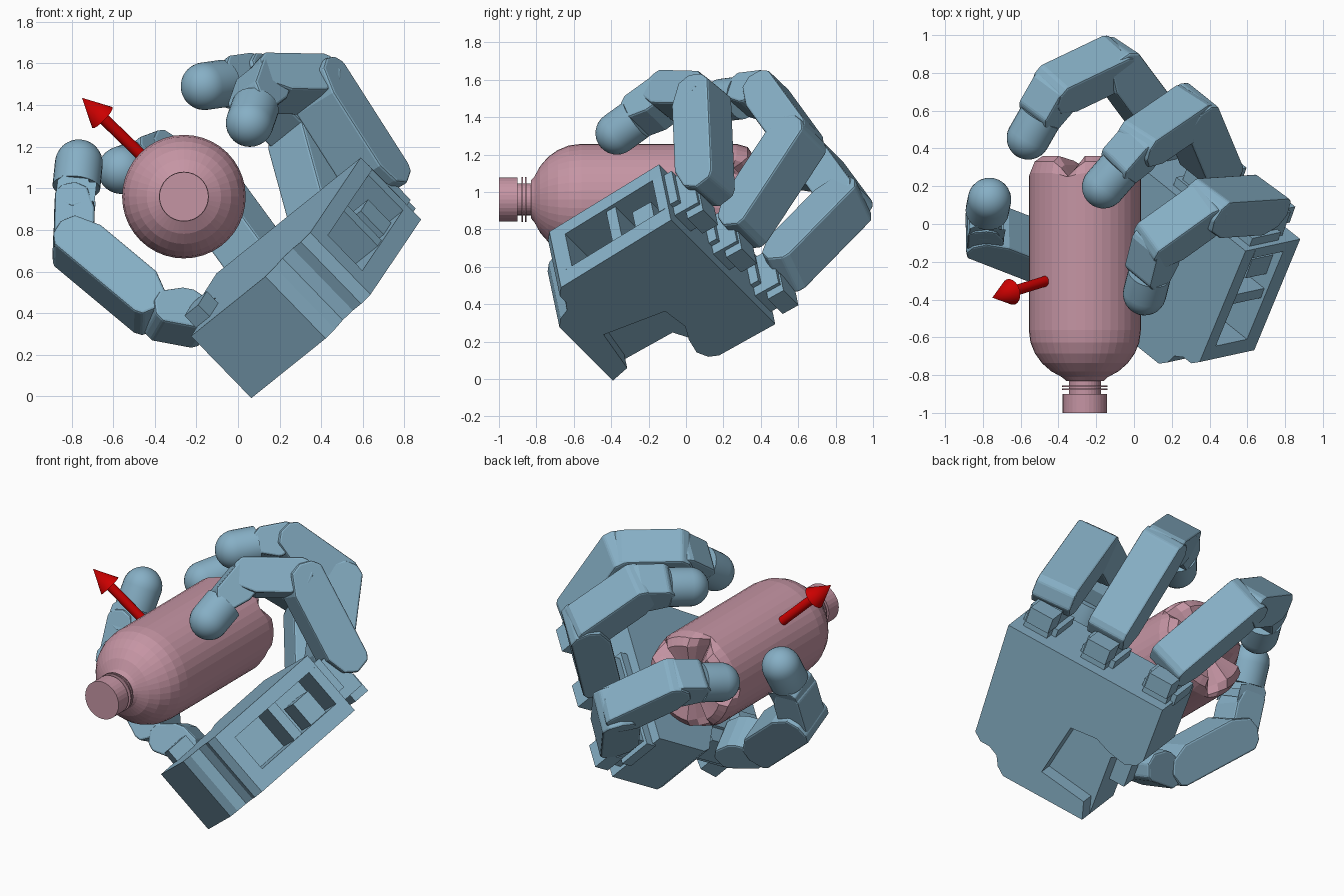
import bpy, bmesh
from math import sin, cos, pi, radians
from mathutils import Vector as V

if "Cube" in bpy.data.objects:
    bpy.data.objects.remove(bpy.data.objects["Cube"])


def material(name, rgb):
    m = bpy.data.materials.new(name)
    m.diffuse_color = (*rgb, 1)
    m.use_nodes = True
    m.node_tree.nodes["Principled BSDF"].inputs["Base Color"].default_value = m.diffuse_color
    return m


BLUE = material("hand_blue", (0.24, 0.43, 0.56))
PINK = material("bottle_pink", (0.56, 0.30, 0.37))
RED = material("arrow_red", (0.60, 0.0, 0.0))


def finish(name, bm, mat, smooth=False, bevel=0):
    bmesh.ops.remove_doubles(bm, verts=bm.verts[:], dist=1e-5)
    bmesh.ops.recalc_face_normals(bm, faces=bm.faces[:])
    me = bpy.data.meshes.new(name)
    bm.to_mesh(me)
    bm.free()
    me.materials.append(mat)
    ob = bpy.data.objects.new(name, me)
    bpy.context.collection.objects.link(ob)
    if smooth:
        me.shade_smooth()
        me.set_sharp_from_angle(angle=radians(35))
    if bevel:
        b = ob.modifiers.new("bevel", 'BEVEL')
        b.width = bevel
        b.segments = 2
    return ob


def prism(name, pts, frame, h0, h1, bevel=0):
    """Extrude a 2D outline in the plane of a frame (origin, x, y, z)."""
    o, ax, ay, az = frame
    bm = bmesh.new()
    lo, hi = [[bm.verts.new(o + ax * p + ay * q + az * h) for p, q in pts] for h in (h0, h1)]
    bm.faces.new(lo)
    bm.faces.new(hi)
    n = len(pts)
    for i in range(n):
        j = (i + 1) % n
        bm.faces.new((lo[i], lo[j], hi[j], hi[i]))
    return finish(name, bm, BLUE, bevel=bevel)


def box(name, frame, a, b, c):
    return prism(name, [(a[0], b[0]), (a[1], b[0]), (a[1], b[1]), (a[0], b[1])], frame, *c)


def revolve(name, prof, origin, axis, mat=BLUE, seg=24, smooth=False, warp=None):
    """Turn a (radius, height) profile about an axis."""
    axis = axis.normalized()
    x = V((0, 0, 1)) - axis * axis.z
    x = x.normalized() if x.length > 0.05 else V((1, 0, 0))
    x = (x - axis * x.dot(axis)).normalized()
    y = axis.cross(x)
    bm = bmesh.new()
    rings = []
    for k, (r, h) in enumerate(prof):
        ring = []
        for i in range(seg):
            a = 2 * pi * i / seg
            hh = h - (warp(k, i) if warp else 0)
            ring.append(bm.verts.new(origin + axis * hh + x * r * cos(a) + y * r * sin(a)))
        rings.append(ring)
    for r0, r1 in zip(rings, rings[1:]):
        for i in range(seg):
            j = (i + 1) % seg
            bm.faces.new((r0[i], r0[j], r1[j], r1[i]))
    bmesh.ops.dissolve_degenerate(bm, dist=1e-5, edges=bm.edges[:])
    return finish(name, bm, mat, smooth)


# Bottle: shoulder, body and five-petal foot, lying along y
BX = V((-0.26, 0, 0.96))
Y = V((0, 1, 0))
body = [(0, -0.83), (0.10, -0.83)]
body += [(0.297 * sin(t), -0.56 - 0.275 * cos(t)) for t in [radians(d) for d in (24, 37, 50, 63, 76, 90)]]
foot = len(body)
body += [(0.297, 0.19), (0.297, 0.27), (0.28, 0.33), (0.235, 0.36), (0.10, 0.335), (0, 0.30)]
groove = {foot + 1: 0.02, foot + 2: 0.08, foot + 3: 0.12, foot + 4: 0.06}
revolve("bottle_body", body, BX, Y, PINK, 40,
        warp=lambda k, i: groove.get(k, 0) * {6: 1, 5: 0.4, 7: 0.4}.get(i % 8, 0))
# Neck with two rings, then the cap
revolve("bottle_neck", [(0, -0.91), (0.085, -0.91), (0.085, -0.88), (0.12, -0.88), (0.12, -0.872),
                        (0.085, -0.872), (0.085, -0.862), (0.12, -0.862), (0.12, -0.854),
                        (0.085, -0.854), (0.085, -0.80), (0, -0.80)], BX, Y, PINK, 32)
revolve("bottle_cap", [(0, -1.0), (0.118, -1.0), (0.118, -0.9), (0, -0.9)], BX, Y, PINK, 32)

# Arrow leaving the bottle surface
tail, tip = V((-0.46, -0.30, 1.155)), V((-0.75, -0.39, 1.435))
L = (tip - tail).length
revolve("force_arrow", [(0, 0), (0.028, 0), (0.028, L - 0.14), (0.07, L - 0.14), (0, L)],
        tail, tip - tail, RED, 20, True)

# Palm frame: u across the knuckles, v toward the fingers, n out of the palm
n = V((-0.69, -0.15, 0.71)).normalized()
u = V((-0.66, 0.53, -0.53))
u = (u - n * u.dot(n)).normalized()
v = -n.cross(u)
C = V((0.88, -0.08, 0.85))
P = (C, u, v, n)

wrist = [(0.83, -0.90), (0.29, -0.90), (0.24, -0.86), (0.21, -0.80), (0.15, -0.77), (0.09, -0.77), (0.04, -0.73)]
corner = [(1.05, 0), (1.05, -0.36), (1.02, -0.41), (0.95, -0.44)]
notch = [(0.84, -0.42), (0.74, -0.38), (0.57, -0.40), (0.50, -0.75), (0.80, -0.79)]
# side windows open into the motor bays
pocket = [(0.035, -0.64), (0.30, -0.64), (0.30, -0.38), (0.04, -0.38), (0.04, -0.32), (0.30, -0.32),
          (0.30, -0.06), (0, -0.06)]
full = [(0, 0)] + corner + [(0.83, -0.5)] + wrist
prism("palm_back", [(0, 0)] + corner + notch + wrist, P, 0, 0.10)
prism("palm_core", full + pocket, P, 0.10, 0.34)
prism("palm_face", full, P, 0.34, 0.42)
# Motor in the first bay, raised block on the palm face
box("bay_motor", P, (0.06, 0.28), (-0.24, -0.12), (0.10, 0.26))
box("palm_motor", P, (0.74, 0.84), (-0.80, -0.66), (0.42, 0.50))


def link(name, a, b, w, width, thick):
    """Finger segment: a side outline with cut corners, extruded along the hinge."""
    d = (b - a).normalized()
    w = (w - d * w.dot(d)).normalized()
    t = d.cross(w)
    ln, h = (b - a).length, thick / 2
    pts = [(-h * 0.45, -h * 0.55), (-h * 0.75, h * 0.1), (-h * 0.45, h * 0.85), (-h * 0.1, h),
           (ln + h * 0.2, h), (ln + h * 0.6, h * 0.65), (ln + h * 0.75, 0), (ln + h * 0.5, -h * 0.6),
           (ln - h * 0.6, -h), (h * 0.5, -h)]
    prism(name, pts, (a, d, t, w), -width / 2, width / 2, bevel=0.012)


def finger(name, p, widths, w):
    """Chain of three segments about hinge axis w, ending in a round fingertip."""
    d = (p[3] - p[2]).normalized()
    ends = p[:3] + [p[3] - d * 0.17]
    for k, part in enumerate(("proximal", "middle", "distal")):
        link(f"{name}_{part}", ends[k], ends[k + 1], w, widths[k], widths[k] * 0.92)
    dome = [(0.115 * cos(a), 0.115 * sin(a)) for a in [i * pi / 16 for i in range(9)]]
    revolve(f"{name}_tip", [(0, -0.13), (0.115, -0.13)] + dome, p[3], d, seg=28, smooth=True)


# Three fingers: (u, v, n) of each joint in the palm frame, all curling about u
FINGERS = {
    "first_finger": [(0.13, 0.18, 0.25), (0.07, 0.29, 0.78), (0.14, 0.06, 0.99), (0.145, -0.27, 0.94)],
    "second_finger": [(0.52, 0.17, 0.25), (0.52, 0.59, 0.61), (0.47, 0.48, 0.98), (0.495, 0.22, 1.13)],
    "third_finger": [(0.94, 0.17, 0.25), (1.10, 0.53, 0.61), (1.12, 0.41, 0.98), (1.11, 0.13, 1.08)],
}
for name, joints in FINGERS.items():
    pts = [C + u * a + v * b + n * c for a, b, c in joints]
    finger(name, pts, (0.25, 0.23, 0.21), -u)
    # stepped mount between palm and finger
    u0 = joints[0][0]
    box(name + "_mount", P, (u0 - 0.07, u0 + 0.09), (-0.03, 0.15), (0.08, 0.34))
    box(name + "_bracket", P, (u0 - 0.10, u0 + 0.12), (-0.02, 0.05), (0.14, 0.36))
    box(name + "_yoke", P, (u0 - 0.05, u0 + 0.10), (0.06, 0.16), (0.03, 0.16))

# Thumb with its base links on the side of the palm
TW = V((-0.02, 0.9, -0.44))
finger("thumb", [V((-0.43, -0.18, 0.44)), V((-0.79, -0.04, 0.74)), V((-0.785, 0.03, 0.93)), V((-0.765, 0.13, 1.12))],
       (0.25, 0.21, 0.20), TW)
link("thumb_base", V((-0.20, -0.17, 0.37)), V((-0.36, -0.20, 0.40)), TW, 0.24, 0.20)
box("thumb_bracket", P, (0.80, 0.93), (-0.70, -0.48), (0.22, 0.40))
